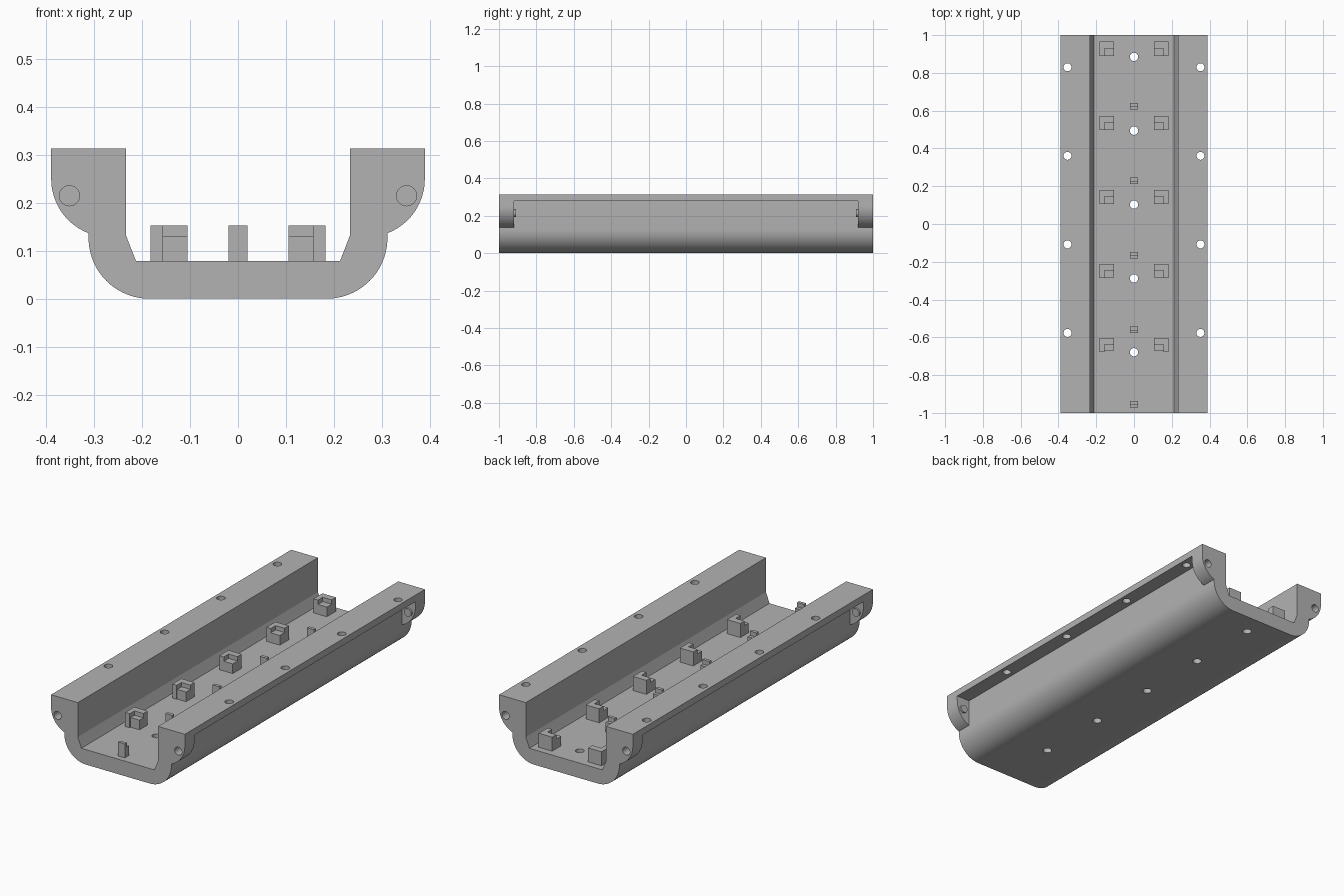
import bpy, bmesh, math
from mathutils import Matrix

cube = bpy.data.objects.get("Cube")
if cube:
    bpy.data.objects.remove(cube, do_unlink=True)

grey = bpy.data.materials.new("plain_grey")
grey.use_nodes = True
colour = (0.45, 0.45, 0.45, 1)
grey.diffuse_color = colour
grey.node_tree.nodes["Principled BSDF"].inputs["Base Color"].default_value = colour


def make_object(name, bm):
    bmesh.ops.recalc_face_normals(bm, faces=bm.faces)
    mesh = bpy.data.meshes.new(name)
    bm.to_mesh(mesh)
    bm.free()
    mesh.materials.append(grey)
    obj = bpy.data.objects.new(name, mesh)
    bpy.context.scene.collection.objects.link(obj)
    return obj


def extrude(bm, points, move, place):
    """Extrude a closed outline; place maps a 2D point to 3D."""
    face = bm.faces.new([bm.verts.new(place(*p)) for p in points])
    new = bmesh.ops.extrude_face_region(bm, geom=[face])["geom"]
    verts = [g for g in new if isinstance(g, bmesh.types.BMVert)]
    bmesh.ops.translate(bm, verts=verts, vec=move)


def box(bm, x0, x1, y0, y1, z0, z1):
    size = Matrix.Diagonal((x1 - x0, y1 - y0, z1 - z0, 1))
    centre = Matrix.Translation(((x0 + x1) / 2, (y0 + y1) / 2, (z0 + z1) / 2))
    bmesh.ops.create_cube(bm, size=1, matrix=centre @ size)


def cylinder(bm, centre, radius, depth, along_y=False):
    turn = Matrix.Rotation(math.pi / 2 if along_y else 0, 4, "X")
    bmesh.ops.create_cone(bm, cap_ends=True, segments=32, radius1=radius, radius2=radius,
                          depth=depth, matrix=Matrix.Translation(centre) @ turn)


def arc(cx, cz, r, start, end, steps=20):
    angles = [math.radians(start + (end - start) * i / steps) for i in range(steps + 1)]
    return [(cx + r * math.cos(a), cz + r * math.sin(a)) for a in angles]


# Channel cross-section: right half, then mirrored
half = arc(0.185, 0.127, 0.127, -90, 0) + arc(0.269, 0.25, 0.121, -69, 0)
half += [(0.39, 0.314), (0.234, 0.314), (0.234, 0.133), (0.224, 0.107), (0.213, 0.079)]
outline = half + [(-x, z) for x, z in reversed(half)]
bm = bmesh.new()
extrude(bm, outline, (0, 2, 0), lambda x, z: (x, -1, z))
channel = make_object("channel_body", bm)

# Cutters: side recesses, lug holes, flange holes and floor holes
bm = bmesh.new()
pitch = 0.392
for side in (-1, 1):
    x0, x1 = sorted((side * 0.312, side * 0.45))
    box(bm, x0, x1, -0.92, 0.92, 0.12, 0.279)
    for end in (-1, 1):
        cylinder(bm, (side * 0.352, end * 0.99, 0.215), 0.021, 0.16, along_y=True)
recesses = make_object("recess_cutter", bm)
bm = bmesh.new()
for side in (-1, 1):
    for i in range(4):
        cylinder(bm, (side * 0.352, 0.83 - 0.469 * i, 0.31), 0.021, 0.14)
for i in range(5):
    cylinder(bm, (0, 0.885 - 0.391 * i, 0.04), 0.022, 0.2)
holes = make_object("hole_cutter", bm)

for cutter in (recesses, holes):
    cutter.hide_render = True
    cutter.hide_viewport = True
    mod = channel.modifiers.new(cutter.name, "BOOLEAN")
    mod.operation = "DIFFERENCE"
    mod.solver = "EXACT"
    mod.object = cutter
bpy.context.view_layer.update()
cut = bpy.data.meshes.new_from_object(channel.evaluated_get(bpy.context.evaluated_depsgraph_get()))
channel.modifiers.clear()
channel.data = cut
for cutter in (recesses, holes):
    bpy.data.objects.remove(cutter, do_unlink=True)

bpy.ops.object.select_all(action="DESELECT")
channel.select_set(True)
bpy.context.view_layer.objects.active = channel
bpy.ops.object.shade_smooth_by_angle(angle=math.radians(15))

# Board supports: two stepped corner blocks and one stepped tab per row
floor, ledge, top = 0.077, 0.13, 0.153
for i in range(5):
    y = 0.89 - pitch * i
    slip = max(0, i - 2) * 0.004
    for side, label in ((-1, "right"), (1, "left")):
        bm = bmesh.new()
        corner = [(0.183, y), (0.183, y + 0.075), (0.105, y + 0.075),
                  (0.105, y + 0.04), (0.157, y + 0.04), (0.157, y)]
        extrude(bm, corner, (0, 0, top - floor), lambda px, py: (side * px, py, floor))
        x0, x1 = sorted((side * 0.105, side * 0.157))
        box(bm, x0, x1, y + slip, y + 0.04, floor, ledge)
        make_object(f"corner_block_{label}_{i + 1}", bm)
    bm = bmesh.new()
    t = 0.605 - 0.394 * i
    step = [(t, floor), (t + 0.035, floor), (t + 0.035, ledge),
            (t + 0.017, ledge), (t + 0.017, top), (t, top)]
    extrude(bm, step, (0.04, 0, 0), lambda py, pz: (-0.02, py, pz))
    make_object(f"board_tab_{i + 1}", bm)
